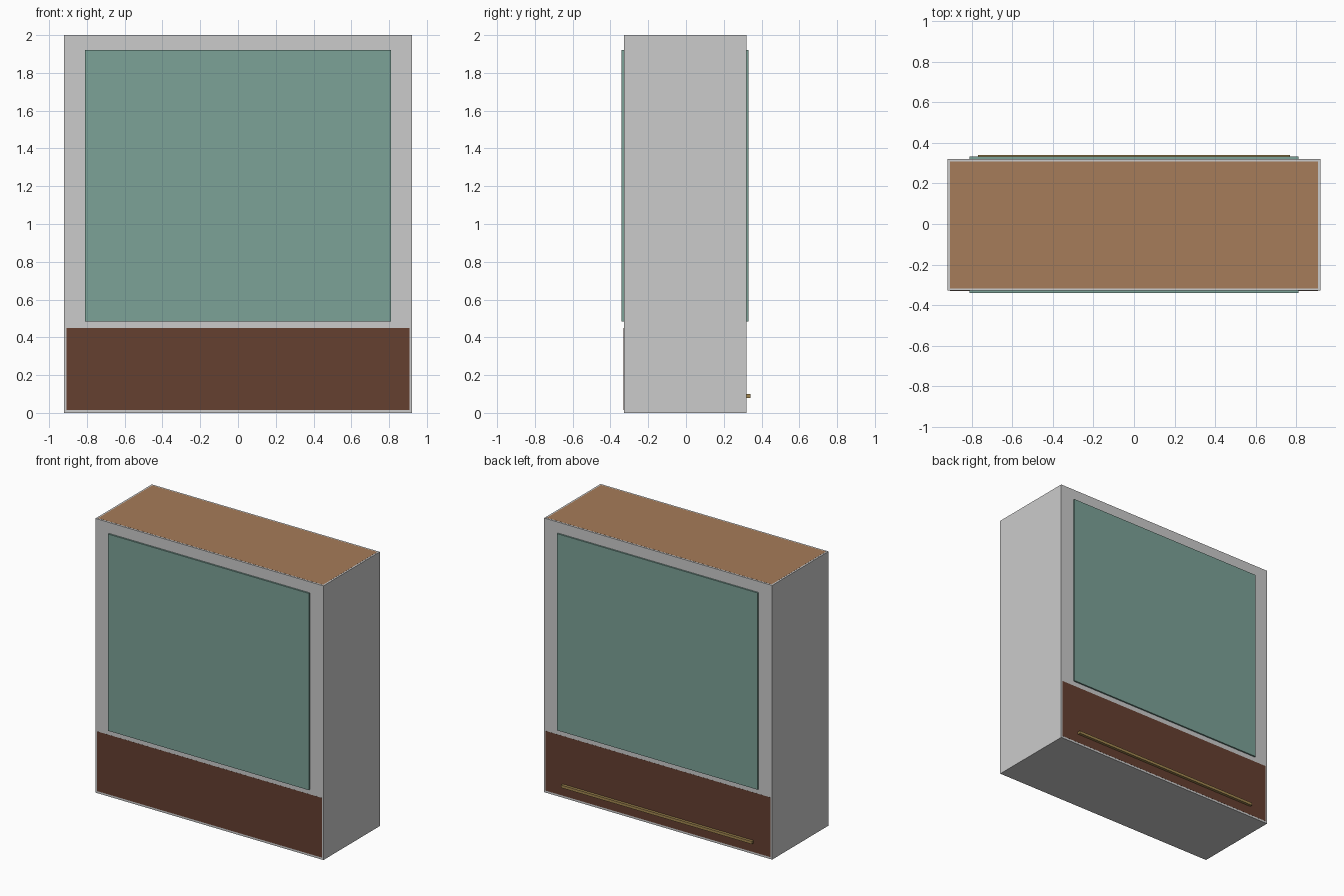
import bpy

if "Cube" in bpy.data.objects:
    bpy.data.objects.remove(bpy.data.objects["Cube"])


def material(name, rgb):
    m = bpy.data.materials.new(name)
    m.diffuse_color = (*rgb, 1)
    m.use_nodes = True
    m.node_tree.nodes["Principled BSDF"].inputs["Base Color"].default_value = m.diffuse_color
    return m


def box(name, lo, hi, mat=None):
    """Axis-aligned box from its two opposite corners."""
    bpy.ops.mesh.primitive_cube_add(size=1, location=[(a + b) / 2 for a, b in zip(lo, hi)])
    ob = bpy.context.object
    ob.name = name
    ob.scale = [b - a for a, b in zip(lo, hi)]
    bpy.ops.object.transform_apply(location=False, rotation=False, scale=True)
    if mat:
        ob.data.materials.append(mat)
    return ob


wood = material("dark_wood", (0.13, 0.05, 0.03))
top_wood = material("light_wood", (0.38, 0.20, 0.10))
glass = material("green_glass", (0.20, 0.36, 0.31))
brass = material("brass", (0.36, 0.24, 0.08))

W, FRONT, BACK, H = 0.92, -0.329, 0.321, 2.0
RIM, SKIN = 0.012, 0.0006

# Cabinet body
box("cabinet_body", (-W, FRONT, 0), (W, BACK, H))

# Wooden plinth, barely proud of the front and back faces
box("wooden_base", (-W + RIM, FRONT - SKIN, 0.015), (W - RIM, BACK + SKIN, 0.45), wood)

# Wooden top board, framed by a thin rim
box("top_board", (-W + RIM, FRONT + RIM, 1.94), (W - RIM, BACK - RIM, H + SKIN), top_wood)

# Glass panes on front and back
for name, y0, y1 in (("front_pane", -0.341, FRONT + 0.004), ("back_pane", BACK - 0.004, 0.332)):
    box(name, (-0.81, y0, 0.485), (0.81, y1, 1.92), glass)

# Brass rail low on the back
box("back_rail", (-0.77, BACK, 0.08), (0.77, 0.341, 0.1), brass)
